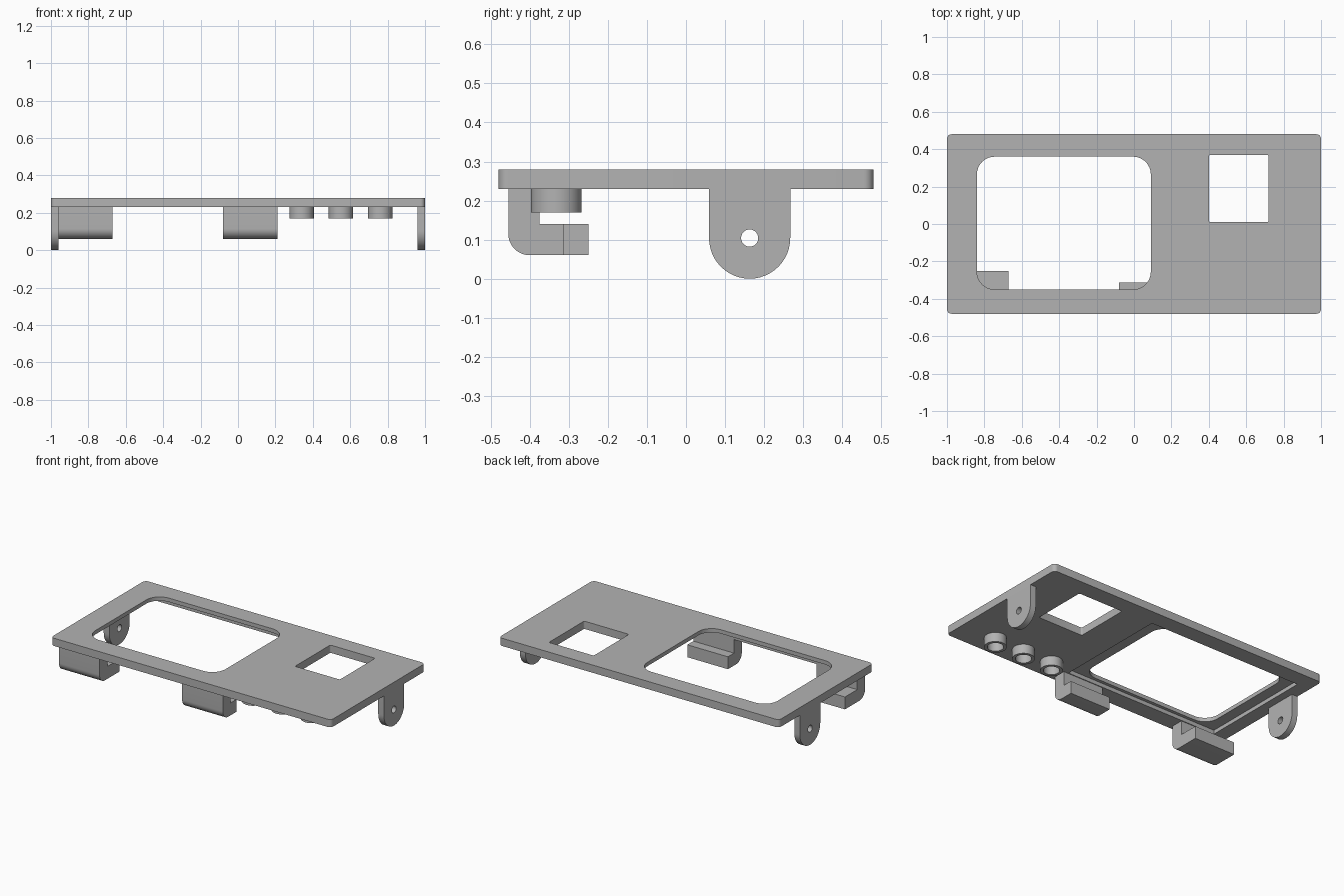
import bpy
import bmesh
from math import pi, cos, sin, radians
from mathutils import Matrix, Vector

cube = bpy.data.objects.get("Cube")
if cube:
    bpy.data.objects.remove(cube, do_unlink=True)

grey = bpy.data.materials.new("plain_grey")
grey.use_nodes = True
colour = (0.45, 0.45, 0.45, 1)
grey.diffuse_color = colour
grey.node_tree.nodes["Principled BSDF"].inputs["Base Color"].default_value = colour

TOP, UNDER, RECESS = 0.28, 0.23, 0.255
# Maps a profile drawn in (y, z) and extruded along x
SIDEWAYS = Matrix(((0, 0, 1), (1, 0, 0), (0, 1, 0)))


def arc(cx, cy, r, start, end, steps):
    angles = [radians(start + (end - start) * i / steps) for i in range(steps + 1)]
    return [(cx + r * cos(a), cy + r * sin(a)) for a in angles]


def circle(cx, cy, r, steps=40):
    return arc(cx, cy, r, 0, 360, steps)[:-1]


def rounded_rect(x0, x1, y0, y1, r, steps=8):
    corners = [(x1 - r, y1 - r), (x0 + r, y1 - r), (x0 + r, y0 + r), (x1 - r, y0 + r)]
    points = []
    for i, (cx, cy) in enumerate(corners):
        points += arc(cx, cy, r, 90 * i, 90 * i + 90, steps)
    return points


def prism(name, outline, low, high, sideways=False):
    """Extrude an outline along z, or along x for a side profile."""
    bm = bmesh.new()
    face = bm.faces.new([bm.verts.new((u, v, low)) for u, v in outline])
    moved = bmesh.ops.extrude_face_region(bm, geom=[face])["geom"]
    verts = [g for g in moved if isinstance(g, bmesh.types.BMVert)]
    bmesh.ops.translate(bm, verts=verts, vec=Vector((0, 0, high - low)))
    if sideways:
        bmesh.ops.transform(bm, matrix=SIDEWAYS.to_4x4(), verts=bm.verts)
    bmesh.ops.recalc_face_normals(bm, faces=bm.faces)
    mesh = bpy.data.meshes.new(name)
    bm.to_mesh(mesh)
    bm.free()
    mesh.materials.append(grey)
    obj = bpy.data.objects.new(name, mesh)
    bpy.context.collection.objects.link(obj)
    return obj


def cut(obj, cutters):
    """Subtract the cutters, keep the result and discard them."""
    for cutter in cutters:
        mod = obj.modifiers.new("cut", "BOOLEAN")
        mod.operation = "DIFFERENCE"
        mod.solver = "EXACT"
        mod.object = cutter
    graph = bpy.context.evaluated_depsgraph_get()
    mesh = bpy.data.meshes.new_from_object(obj.evaluated_get(graph))
    obj.modifiers.clear()
    obj.data = mesh
    for cutter in cutters:
        bpy.data.objects.remove(cutter, do_unlink=True)
    return obj


# Face plate with two openings and a stepped recess behind the large one
plate = prism("face_plate", rounded_rect(-1, 1, -0.48, 0.48, 0.025), UNDER, TOP)
parts = [cut(plate, [
    prism("window_cutter", rounded_rect(-0.84, 0.09, -0.35, 0.36, 0.095), 0, 1),
    prism("small_window_cutter", rounded_rect(0.4, 0.72, 0.01, 0.37, 0.01, 4), 0, 1),
    prism("recess_cutter", [(-0.91, -0.37), (0.18, -0.37), (0.18, 0.375), (-0.91, 0.375)],
          0, RECESS),
])]

# Pivot ears at both ends
EAR_Y, EAR_Z, EAR_R = 0.163, 0.104, 0.104
ear_outline = [(EAR_Y + EAR_R, UNDER), (EAR_Y - EAR_R, UNDER)]
ear_outline += arc(EAR_Y, EAR_Z, EAR_R, 180, 360, 24)
for name, x0, x1 in (("right_ear", -1, -0.96), ("left_ear", 0.96, 1)):
    ear = prism(name, ear_outline, x0, x1, True)
    hole = prism("hole_cutter", circle(EAR_Y, EAR_Z, 0.022, 24), x0 - 0.1, x1 + 0.1, True)
    parts.append(cut(ear, [hole]))

# L-shaped clips along the front edge
for name, x0, x1, tip in (("right_clip", -0.96, -0.67, -0.25),
                          ("middle_clip", -0.08, 0.21, -0.313)):
    profile = [(-0.455, UNDER)] + arc(-0.4, 0.115, 0.055, 180, 270, 10)
    profile += [(tip, 0.06), (tip, 0.14), (-0.375, 0.14), (-0.375, UNDER)]
    parts.append(prism(name, profile, x0, x1, True))

# Three button guide rings under the plate
for i in range(3):
    x = 0.34 + 0.21 * i
    ring = prism(f"button_ring_{i + 1}", circle(x, -0.332, 0.065), 0.17, UNDER)
    bore = prism("bore_cutter", circle(x, -0.332, 0.047), 0, 1)
    parts.append(cut(ring, [bore]))

# Smooth the curved walls and keep the edges sharp
bpy.ops.object.select_all(action="DESELECT")
for part in parts:
    part.select_set(True)
bpy.context.view_layer.objects.active = plate
bpy.ops.object.shade_smooth_by_angle(angle=radians(30))
